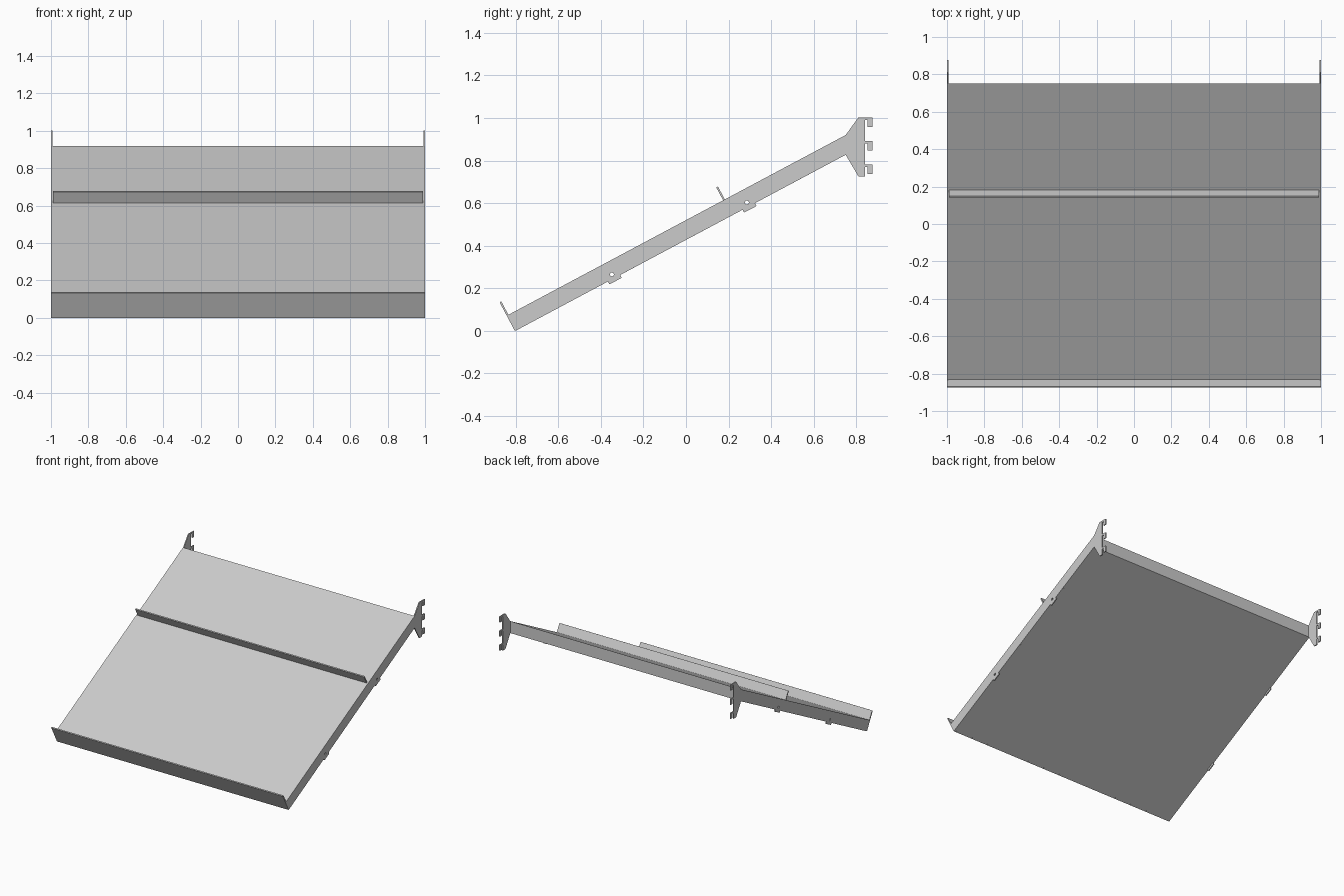
import bpy, bmesh, math

if "Cube" in bpy.data.objects:
    bpy.data.objects.remove(bpy.data.objects["Cube"])

SLOPE = 0.533                     # rise of the shelf per unit of depth


def top(y):
    return (y, 0.92 - SLOPE * (0.75 - y))


def low(y):
    return (y, 0.827 - SLOPE * (0.75 - y))


def circle(cy, cz, r, n=16):
    return [(cy + r * math.cos(2 * math.pi * i / n),
             cz + r * math.sin(2 * math.pi * i / n)) for i in range(n)]


def extrude(name, loops, x0, x1):
    """Side-view (y, z) outline, followed by any holes, extruded from x0 to x1."""
    cu = bpy.data.curves.new(name, 'CURVE')
    cu.dimensions = '2D'
    cu.fill_mode = 'BOTH'
    cu.extrude = (x1 - x0) / 2
    for pts in loops:
        sp = cu.splines.new('POLY')
        sp.points.add(len(pts) - 1)
        for p, (y, z) in zip(sp.points, pts):
            p.co = (y, z, 0, 1)
        sp.use_cyclic_u = True
    ob = bpy.data.objects.new(name, cu)
    ob.rotation_euler = (math.pi / 2, 0, math.pi / 2)
    ob.location.x = (x0 + x1) / 2
    bpy.context.collection.objects.link(ob)
    bpy.ops.object.select_all(action='DESELECT')
    ob.select_set(True)
    bpy.context.view_layer.objects.active = ob
    bpy.ops.object.convert(target='MESH')
    # weld the caps to the walls, face everything outward, shade flat
    ob = bpy.context.object
    bm = bmesh.new()
    bm.from_mesh(ob.data)
    bmesh.ops.remove_doubles(bm, verts=bm.verts, dist=1e-5)
    bmesh.ops.recalc_face_normals(bm, faces=bm.faces)
    for f in bm.faces:
        f.smooth = False
    bm.to_mesh(ob.data)
    bm.free()
    bpy.ops.object.shade_flat()
    return ob


def strip(y, z, length, t=0.009):
    """Thin blade standing square to the shelf, from a lower front corner."""
    c, s = 0.882, 0.470
    a, b = (y, z), (y - s * length, z + c * length)
    return [a, b, (b[0] + c * t, b[1] + s * t), (a[0] + c * t, a[1] + s * t)]


# hollow shelf decks, meeting under the divider
def deck(name, tf, lf, tb, lb):
    t = 0.006
    outer = [top(tf), low(lf), low(lb), top(tb)]
    signs = [(1, -1), (1, 1), (-1, 1), (-1, -1)]
    inner = [(y + sy * t, z + sz * t) for (y, z), (sy, sz) in zip(outer, signs)]
    extrude(name, [outer, inner], -0.992, 0.992)


deck("front_deck", -0.832, -0.795, 0.185, 0.224)
deck("rear_deck", 0.185, 0.224, 0.75, 0.75)

# front panel with raised lip, and the middle divider
extrude("front_panel", [strip(-0.804, 0.0, 0.152)], -1.0, 1.0)
extrude("divider", [strip(0.175, 0.612, 0.070)], -0.988, 0.988)


# side brackets: long arm, clip tabs, flared back plate with three hooks
def tab(y):
    yl, zl = low(y)
    return [(yl, zl), (yl + 0.007, zl - 0.013), (yl + 0.065, zl + 0.017),
            (yl + 0.058, zl + 0.031)]


def hook(z):
    return [(0.84, z - 0.012), (0.852, z - 0.012), (0.852, z - 0.045),
            (0.876, z - 0.045), (0.876, z), (0.84, z)]


outline = [top(-0.835), low(-0.80)] + tab(-0.367) + tab(0.266)
outline += [low(0.75), (0.81, 0.725), (0.84, 0.725)]
outline += hook(0.782) + hook(0.892) + hook(1.003)
outline += [(0.81, 1.003), top(0.75)]
holes = [circle(-0.348, 0.265, 0.009), circle(0.286, 0.603, 0.009)]
for side, x0, x1 in (("left", -1.0, -0.992), ("right", 0.992, 1.0)):
    extrude(side + "_bracket", [outline] + holes, x0, x1)
